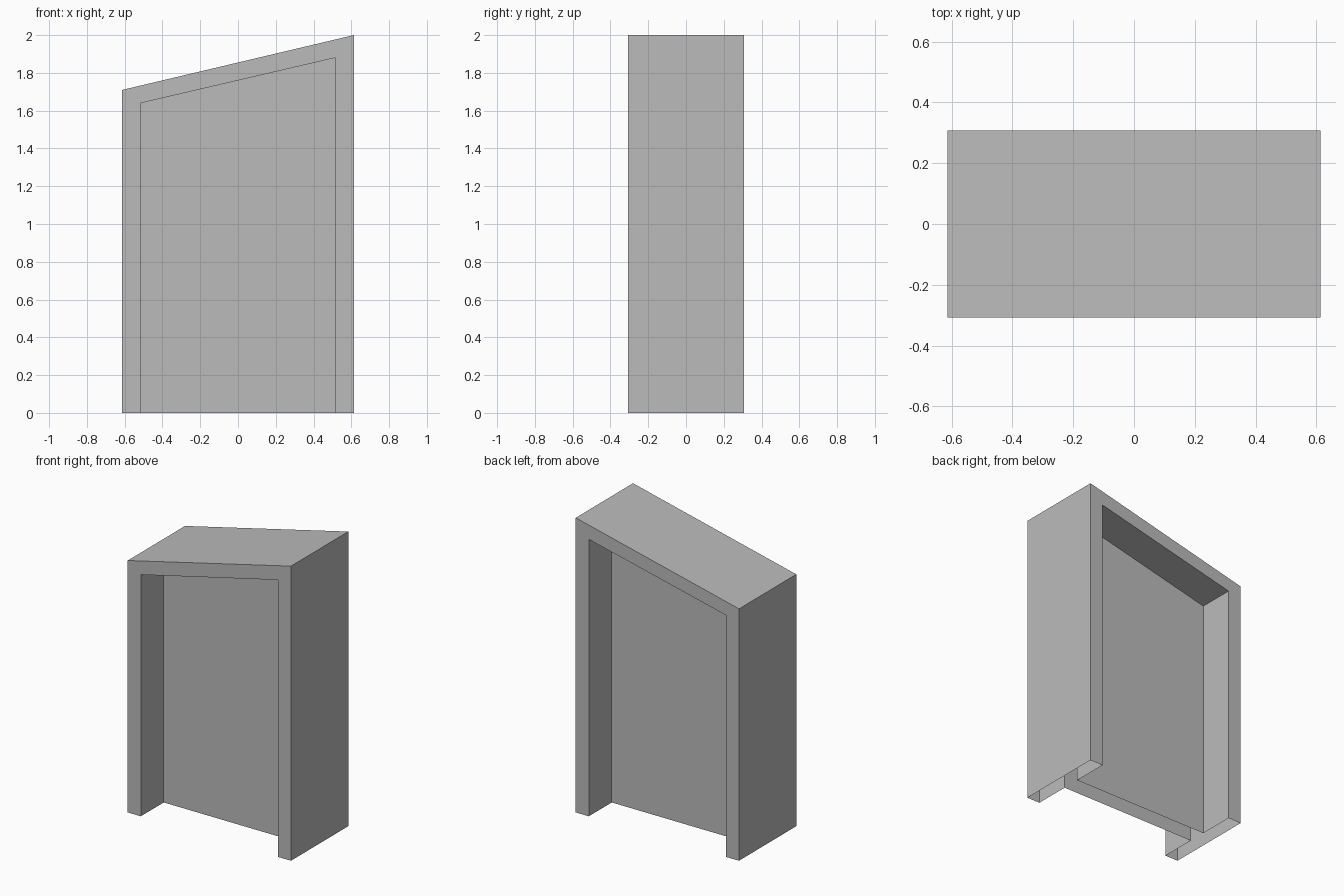
import bpy
import bmesh

cube = bpy.data.objects.get("Cube")
if cube:
    bpy.data.objects.remove(cube, do_unlink=True)

# Plain grey material
grey = bpy.data.materials.new("plain grey")
grey.use_nodes = True
colour = (0.5, 0.5, 0.5, 1)
grey.diffuse_color = colour
grey.node_tree.nodes["Principled BSDF"].inputs["Base Color"].default_value = colour

# Slanted profiles (x, z), from bottom left round to bottom right
outer = [(-0.613, 0), (-0.613, 1.71), (0.613, 2), (0.613, 0)]
inner = [(-0.515, 0), (-0.515, 1.64), (0.515, 1.88), (0.515, 0)]
DEPTH = 0.307
PANEL = 0.061

bm = bmesh.new()


def loop(profile, y):
    return [bm.verts.new((x, y, z)) for x, z in profile]


def bridge(a, b):
    # Joins two open profiles, leaving the bottom open
    for i in range(len(a) - 1):
        bm.faces.new((a[i], a[i + 1], b[i + 1], b[i]))


# Frame border, recess walls and recessed panel on both sides
rims = []
for side in (-1, 1):
    rim = loop(outer, side * DEPTH)
    opening = loop(inner, side * DEPTH)
    panel = loop(inner, side * PANEL)
    bridge(rim, opening)
    bridge(opening, panel)
    bm.faces.new(panel)
    rims.append(rim)

# Outer sides and sloping top
bridge(*rims)
bmesh.ops.recalc_face_normals(bm, faces=bm.faces[:])
# The top must face upwards
bm.normal_update()
top = max(bm.faces, key=lambda f: f.calc_center_median().z)
if top.normal.z < 0:
    bmesh.ops.reverse_faces(bm, faces=bm.faces[:])

mesh = bpy.data.meshes.new("slanted_frame")
bm.to_mesh(mesh)
bm.free()
mesh.materials.append(grey)
frame = bpy.data.objects.new("slanted_frame", mesh)
bpy.context.collection.objects.link(frame)
